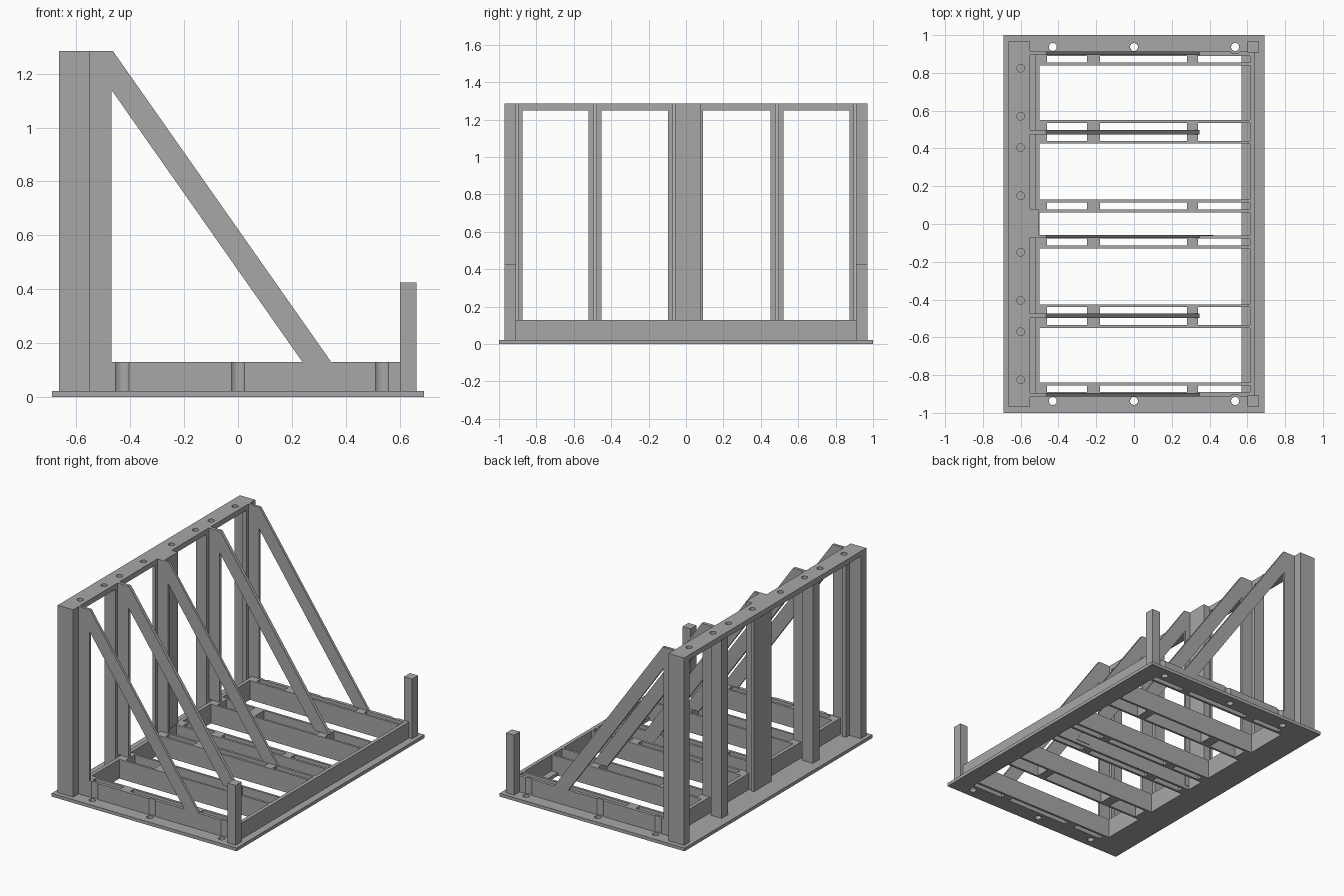
import bpy
import bmesh

cube = bpy.data.objects.get("Cube")
if cube:
    bpy.data.objects.remove(cube, do_unlink=True)

steel = bpy.data.materials.new("plain_grey_steel")
steel.use_nodes = True
GREY = (0.39, 0.39, 0.39, 1)
steel.diffuse_color = GREY
steel.node_tree.nodes["Principled BSDF"].inputs["Base Color"].default_value = GREY

PLATE, DECK, TOP = 0.022, 0.13, 1.285


def finish(name, bm):
    bmesh.ops.recalc_face_normals(bm, faces=bm.faces)
    mesh = bpy.data.meshes.new(name)
    bm.to_mesh(mesh)
    bm.free()
    mesh.materials.append(steel)
    obj = bpy.data.objects.new(name, mesh)
    bpy.context.collection.objects.link(obj)
    return obj


def add_prism(bm, points, y0, y1):
    """Extrude an x-z outline along y."""
    face = bm.faces.new([bm.verts.new((x, y0, z)) for x, z in points])
    out = bmesh.ops.extrude_face_region(bm, geom=[face])
    moved = [v for v in out["geom"] if isinstance(v, bmesh.types.BMVert)]
    bmesh.ops.translate(bm, verts=moved, vec=(0, y1 - y0, 0))


def add_box(bm, x0, x1, y0, y1, z0, z1):
    add_prism(bm, [(x0, z0), (x1, z0), (x1, z1), (x0, z1)], y0, y1)


def box(name, *bounds):
    bm = bmesh.new()
    add_box(bm, *bounds)
    return finish(name, bm)


def cut(obj, cutter):
    mod = obj.modifiers.new("cut", "BOOLEAN")
    mod.operation = "DIFFERENCE"
    mod.solver = "EXACT"
    mod.object = cutter
    bpy.context.view_layer.objects.active = obj
    bpy.ops.object.modifier_apply(modifier=mod.name)
    bpy.data.objects.remove(cutter, do_unlink=True)


def drills(spots, radius, z0, z1):
    bm = bmesh.new()
    for x, y in spots:
        out = bmesh.ops.create_cone(bm, cap_ends=True, segments=24,
                                    radius1=radius, radius2=radius, depth=z1 - z0)
        bmesh.ops.translate(bm, verts=out["verts"], vec=(x, y, (z0 + z1) / 2))
    cutter = finish("drill", bm)
    cutter.hide_render = True
    return cutter


# Base plate with a central opening and bolt holes
bolts = [(x, s * 0.937) for x in (-0.43, 0, 0.535) for s in (-1, 1)]
base = box("base_plate", -0.69, 0.69, -1, 1, 0, PLATE)
opening = box("opening", -0.5, 0.57, -0.893, 0.893, -0.1, 0.1)
cut(base, opening)
cut(base, drills(bolts, 0.021, -0.1, 0.1))

# Low walls closing both ends of the deck
box("back_wall", -0.525, -0.5, -0.912, 0.912, PLATE, DECK)
box("outer_wall", 0.615, 0.64, -0.912, 0.912, PLATE, DECK)


# Slotted cross beams: two side walls joined by spacers
def slotted_beam(name, y0, y1, w0, w1):
    inner0, inner1 = y0 + w0, y1 - w1
    walls = []
    for a, b in ((y0, inner0), (inner1, y1)):
        walls.append(box(name + "_wall", -0.5, 0.615, a, b, 0, DECK))
    bm = bmesh.new()
    for x0, x1 in ((-0.5, -0.46), (-0.25, -0.18), (0.28, 0.34)):
        add_box(bm, x0, x1, inner0, inner1, 0, DECK)
    finish(name + "_spacers", bm)
    return walls


for side, label in ((1, "rear"), (-1, "front")):
    for name, near, far, w_near, w_far in (
            ("centre_beam", 0.06, 0.13, 0.016, 0.016),
            ("middle_beam", 0.425, 0.55, 0.015, 0.015),
            ("end_beam", 0.84, 0.912, 0.016, 0.022)):
        if side > 0:
            walls = slotted_beam(f"{label}_{name}", near, far, w_near, w_far)
            outer = walls[1]
        else:
            walls = slotted_beam(f"{label}_{name}", -far, -near, w_far, w_near)
            outer = walls[0]
    # Clearance grooves beside the bolt holes
    cut(outer, drills([b for b in bolts if b[1] * side > 0], 0.035, PLATE, 0.2))

    # Tall corner post, its flange, and the short stop post
    for name, x0, x1, a, b, z1 in (
            ("corner_post", -0.665, -0.55, 0.912, 0.97, TOP),
            ("corner_flange", -0.58, -0.55, 0.875, 0.912, 1.25),
            ("stop_post", 0.602, 0.662, 0.908, 0.97, 0.425)):
        lo, hi = sorted((a * side, b * side))
        box(f"{label}_{name}", x0, x1, lo, hi, PLATE, z1)

    # Intermediate upright
    mid = side * 0.486
    box(f"{label}_upright", -0.63, -0.55, mid - 0.034, mid + 0.034, PLATE, 1.25)

# Centre upright and its backing plate
box("centre_upright", -0.57, -0.55, -0.095, 0.09, PLATE, 1.25)
box("centre_backing_plate", -0.55, -0.505, -0.06, 0.08, PLATE, TOP)

# Top rail with pin holes
rail = box("top_rail", -0.665, -0.55, -0.97, 0.97, 1.25, TOP)
pins = [(-0.6, s * y) for y in (0.15, 0.405, 0.57, 0.825) for s in (-1, 1)]
cut(rail, drills(pins, 0.02, 1.2, 1.35))


# Triangular braces: vertical strip and sloping leg
def brace(name, y0, y1, foot):
    slope = 0.702
    bm = bmesh.new()
    add_box(bm, -0.55, -0.47, y0, y1, foot, TOP)
    add_prism(bm, [(-0.47, TOP), (-0.465, TOP),
                   (-0.465 + slope * (TOP - foot), foot),
                   (-0.47 + slope * (1.14 - foot), foot),
                   (-0.47, 1.14)], y0, y1)
    finish(name, bm)


for name, y0, y1, foot in (("front_brace", -0.912, -0.895, PLATE),
                           ("front_middle_brace", -0.497, -0.475, DECK),
                           ("centre_brace", -0.073, -0.057, PLATE),
                           ("rear_middle_brace", 0.475, 0.497, DECK),
                           ("rear_brace", 0.895, 0.912, PLATE)):
    brace(name, y0, y1, foot)
